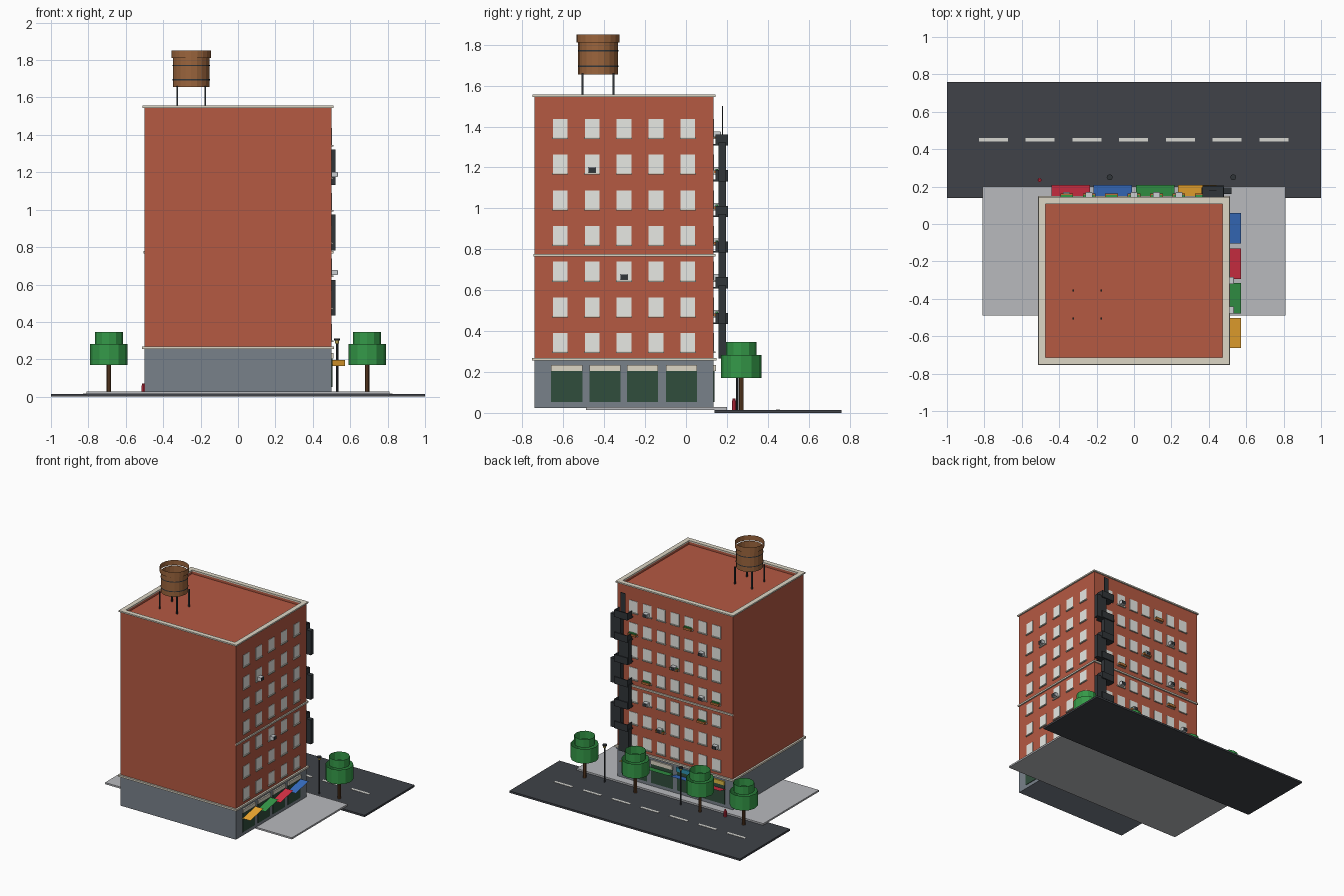
import bpy, bmesh, math
from mathutils import Matrix, Vector

if "Cube" in bpy.data.objects:
    bpy.data.objects.remove(bpy.data.objects["Cube"])

mats = {}

def finish(name, bm, color=None):
    me = bpy.data.meshes.new(name)
    bm.to_mesh(me)
    bm.free()
    ob = bpy.data.objects.new(name, me)
    bpy.context.collection.objects.link(ob)
    if color:
        if color not in mats:
            mats[color] = bpy.data.materials.new("paint_%d" % len(mats))
            mats[color].diffuse_color = (*color, 1)
        me.materials.append(mats[color])
    return ob

def boxes(name, items, color=None):
    """One object from many boxes (x0, x1, y0, y1, z0, z1)."""
    bm = bmesh.new()
    for x0, x1, y0, y1, z0, z1 in items:
        m = Matrix.Translation(((x0+x1)/2, (y0+y1)/2, (z0+z1)/2)) @ Matrix.Diagonal((x1-x0, y1-y0, z1-z0, 1))
        bmesh.ops.create_cube(bm, size=1, matrix=m)
    return finish(name, bm, color)

def tubes(name, items, color=None, n=12, caps=False):
    """One object from many upright cylinders (x, y, radius, z0, z1)."""
    bm = bmesh.new()
    for x, y, r, z0, z1 in items:
        bmesh.ops.create_cone(bm, cap_ends=caps, segments=n, radius1=r, radius2=r, depth=z1-z0,
                              matrix=Matrix.Translation((x, y, (z0+z1)/2)))
    return finish(name, bm, color)

def panel(name, pts, color):
    bm = bmesh.new()
    bm.faces.new([bm.verts.new(p) for p in pts])
    return finish(name, bm, color)

def on_wall(side, u0, u1, d0, d1, z0, z1):
    """Box placed on the right or back wall: u along the wall, d outwards."""
    if side == "right":
        return (X1+d0, X1+d1, u0, u1, z0, z1)
    return (u0, u1, Y1+d0, Y1+d1, z0, z1)

def ring(o, t, z0, z1):
    """Four boxes round the building: o outside the wall, t inside it."""
    a, b, c, d = X0-o, X1+o, Y0-o, Y1+o
    w = o+t
    return [(a, b, c, c+w, z0, z1), (a, b, d-w, d, z0, z1),
            (a, a+w, c+w, d-w, z0, z1), (b-w, b, c+w, d-w, z0, z1)]

X0, X1, Y0, Y1 = -0.5, 0.5, -0.74, 0.135
BRICK, BASE, STONE = (0.46, 0.1, 0.055), (0.19, 0.22, 0.255), (0.72, 0.67, 0.56)
DARK, GREEN, GLASS = (0.03, 0.035, 0.04), (0.035, 0.32, 0.065), (0.03, 0.075, 0.045)
ORANGE, RED, BLUE = (0.88, 0.4, 0.03), (0.68, 0.03, 0.06), (0.04, 0.16, 0.55)
WOOD, TRUNK = (0.33, 0.13, 0.046), (0.13, 0.055, 0.02)

# Street
boxes("road", [(-1, 1, 0.14, 0.76, 0, 0.015)], (0.05, 0.055, 0.065))
boxes("lane_dashes", [(-0.83+0.25*i, -0.675+0.25*i, 0.44, 0.46, 0.012, 0.017) for i in range(7)], (0.68, 0.68, 0.64))
boxes("sidewalk", [(-0.81, 0.81, -0.49, 0.2, 0.015, 0.028)], (0.48, 0.49, 0.51))

# Building body, parapet and stone bands
boxes("ground_floor", [(X0, X1, Y0, Y1, 0.025, 0.255)], BASE)
boxes("brick_body", [(X0, X1, Y0, Y1, 0.255, 1.525)], BRICK)
boxes("parapet", ring(0, 0.025, 1.525, 1.545), BRICK)
boxes("parapet_cap", ring(0.01, 0.027, 1.545, 1.556), STONE)
boxes("base_cornice", ring(0.014, 0.01, 0.255, 0.269), STONE)
boxes("middle_band", [on_wall("right", Y0-0.005, Y1+0.01, 0, 0.01, 0.765, 0.778),
                      on_wall("back", X0-0.005, X1+0.01, 0, 0.01, 0.765, 0.778)], STONE)

# Windows and sills
cols = {"right": [-0.303+0.156*i for i in range(-2, 3)], "back": [0.12*i for i in range(-3, 4)]}
rows = [0.342+0.1745*i for i in range(7)]
panes, sills = [], []
for side, us in cols.items():
    for u in us:
        for z in rows:
            panes.append(on_wall(side, u-0.036, u+0.036, -0.005, 0.003, z-0.042, z+0.048))
            sills.append(on_wall(side, u-0.039, u+0.039, 0, 0.01, z-0.05, z-0.042))
boxes("windows", panes, (0.8, 0.81, 0.77))
boxes("window_sills", sills, (0.62, 0.6, 0.52))

# Air conditioners
units = [("right", 1, 5), ("right", 2, 2), ("back", 0, 1), ("back", 1, 5), ("back", 1, 3),
         ("back", 3, 4), ("back", 5, 6), ("back", 5, 2), ("back", 4, 1)]
cases, grilles = [], []
for side, c, r in units:
    u, z = cols[side][c], rows[r]-0.027
    cases.append(on_wall(side, u-0.019, u+0.019, 0, 0.033, z-0.014, z+0.014))
    grilles.append(on_wall(side, u-0.016, u+0.016, 0.033, 0.035, z-0.011, z+0.011))
boxes("air_conditioners", cases, (0.6, 0.62, 0.64))
boxes("air_conditioner_grilles", grilles, DARK)

# Window planters on the back wall
pots, plants = [], []
for c, r in [(6, 5), (3, 4), (5, 3), (0, 3), (4, 1), (2, 6), (1, 2)]:
    u, z = cols["back"][c], rows[r]-0.042
    pots.append(on_wall("back", u-0.034, u+0.034, 0.003, 0.027, z-0.004, z+0.012))
    plants.append(on_wall("back", u-0.03, u+0.03, 0.009, 0.021, z+0.012, z+0.02))
boxes("planters", pots, (0.5, 0.17, 0.04))
boxes("planter_leaves", plants, GREEN)

# Shop fronts, sign boards and awnings
shop = {"right": ([-0.583, -0.397, -0.212, -0.022], 0.076, [ORANGE, GREEN, RED, BLUE]),
        "back": ([-0.3375, -0.1125, 0.1125, 0.3375], 0.095, [RED, BLUE, GREEN, ORANGE])}
for side, (us, w, colors) in shop.items():
    boxes(side+"_shop_glass", [on_wall(side, u-w, u+w, -0.005, 0.004, 0.053, 0.205) for u in us], GLASS)
    for i, (u, col) in enumerate(zip(us, colors)):
        board = STONE
        if side == "back":
            board = [(0.75, 0.5, 0.06), (0.03, 0.3, 0.45), STONE, STONE][i]
        boxes("%s_sign_board_%d" % (side, i), [on_wall(side, u-w, u+w, 0, 0.011, 0.205, 0.235)], board)
        if side == "right":
            a, b, c, d = X1, X1+0.072, u-0.081, u+0.081
            z0, z1 = 0.164, 0.197
        else:
            a, b, c, d = u-0.103, u+0.103, Y1, Y1+0.073
            z0, z1 = 0.173, 0.187
        panel("%s_awning_%d" % (side, i), [(a, c, z0), (b, c, z0), (b, d, z1), (a, d, z1)], col)

# Fire escape: landings with railings, zigzag stairs, roof ladder
steel = []
for i in range(6):
    z = 0.434+0.1745*i
    steel.append((0.365, 0.48, Y1, 0.205, z, z+0.008))
    steel.append((0.365, 0.48, 0.199, 0.205, z, z+0.055))
    steel += [(x, x+0.005, 0.145, 0.205, z, z+0.055) for x in (0.365, 0.475)]
for i in range(-1, 5):
    z = 0.434+0.1745*i
    x = 0.43 if i % 2 == 0 else 0.36
    steel.append((x, x+0.09, 0.16, 0.195, max(z, 0.265), z+0.19))
steel.append((0.4, 0.44, 0.176, 0.18, 1.32, 1.5))
boxes("fire_escape", steel, DARK)

# Water tank: open wooden drum on four legs
TX, TY = -0.25, -0.43
tubes("water_tank", [(TX, TY, 0.097, 1.655, 1.81)], WOOD, 20)
tubes("water_tank_rim", [(TX, TY, 0.105, 1.81, 1.85)], WOOD, 20)
tubes("water_tank_hoops", [(TX, TY, 0.099, z, z+0.007) for z in (1.692, 1.767)], DARK, 20)
boxes("water_tank_legs", [(TX+sx*0.075-0.005, TX+sx*0.075+0.005, TY+sy*0.075-0.005, TY+sy*0.075+0.005, 1.525, 1.66)
                          for sx in (-1, 1) for sy in (-1, 1)], DARK)

# Street trees, lamps and hydrant
trees = [-0.69, -0.31, 0.25, 0.69]
tubes("tree_trunks", [(x, 0.27, 0.012, 0.015, 0.178) for x in trees], TRUNK, 8)
tubes("tree_lower_foliage", [(x, 0.27, 0.1, 0.17, 0.283) for x in trees], GREEN, 12)
tubes("tree_upper_foliage", [(x, 0.27, 0.075, 0.283, 0.347) for x in trees], GREEN, 12)
lamps = [-0.13, 0.53]
tubes("lamp_posts", [(x, 0.25, 0.006, 0.015, 0.29) for x in lamps], DARK, 8)
tubes("lamp_lights", [(x, 0.25, 0.011, 0.285, 0.3) for x in lamps], (0.8, 0.6, 0.15), 8, True)
tubes("lamp_caps", [(x, 0.25, 0.016, 0.3, 0.31) for x in lamps], DARK, 8, True)
tubes("hydrant", [(-0.505, 0.235, 0.011, 0.015, 0.06), (-0.505, 0.235, 0.007, 0.06, 0.07)], RED, 8, True)

for m in bpy.data.materials:
    if m.users and not m.is_grease_pencil:
        m.use_nodes = True
        m.node_tree.nodes["Principled BSDF"].inputs["Base Color"].default_value = m.diffuse_color
